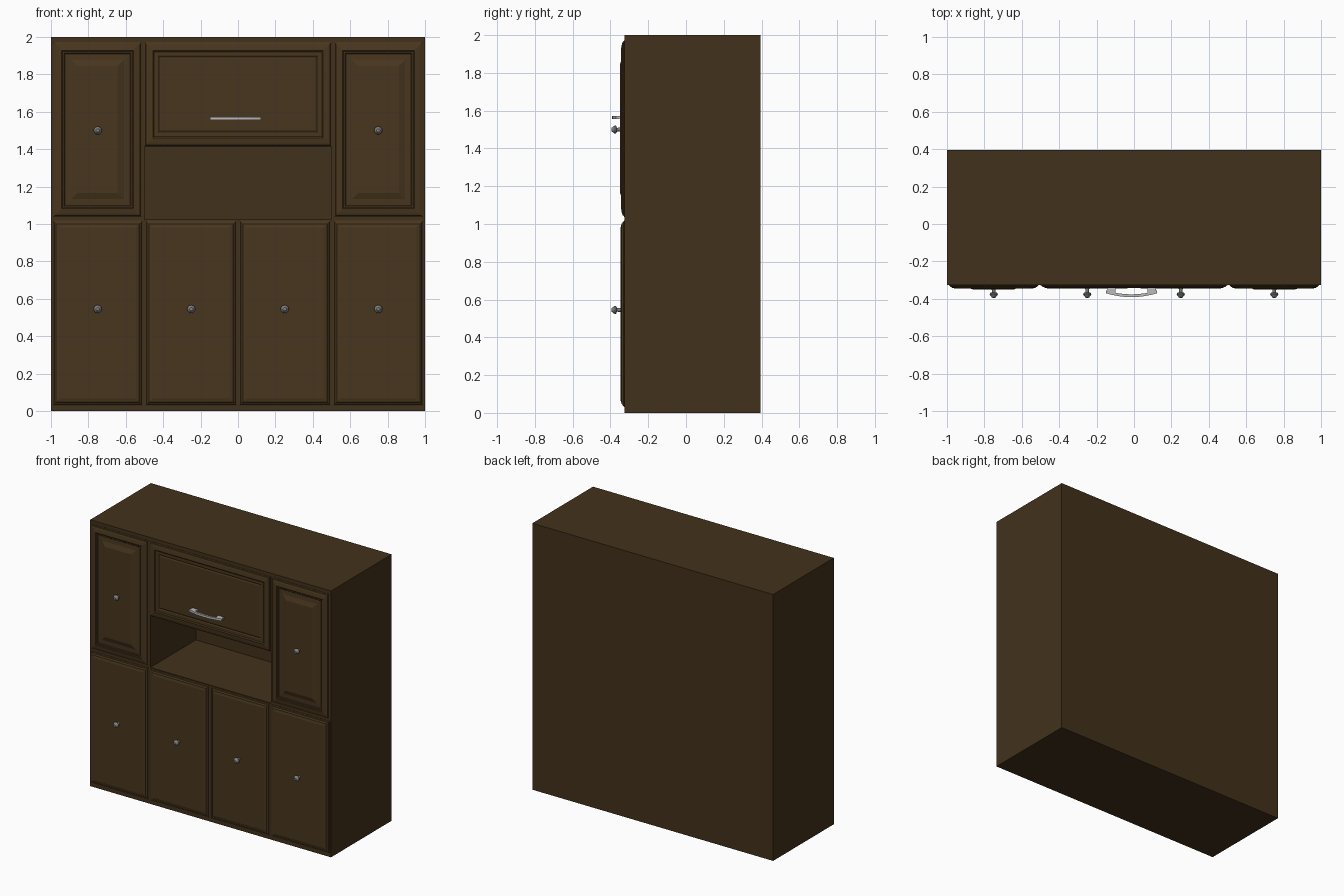
import bpy, bmesh, math
from mathutils import Matrix, Vector

if "Cube" in bpy.data.objects:
    bpy.data.objects.remove(bpy.data.objects["Cube"])


def material(name, color):
    m = bpy.data.materials.new(name)
    m.diffuse_color = (*color, 1)
    m.use_nodes = True
    m.node_tree.nodes["Principled BSDF"].inputs["Base Color"].default_value = m.diffuse_color
    return m


WOOD = material("dark_wood", (0.055, 0.031, 0.011))
DOOR = material("door_wood", (0.065, 0.037, 0.013))
STEEL = material("steel", (0.5, 0.5, 0.5))
KNOB = material("knob_metal", (0.22, 0.22, 0.22))
FRONT = -0.325


def finish(name, bm, mat):
    bmesh.ops.recalc_face_normals(bm, faces=bm.faces)
    me = bpy.data.meshes.new(name)
    bm.to_mesh(me)
    bm.free()
    ob = bpy.data.objects.new(name, me)
    bpy.context.collection.objects.link(ob)
    me.materials.append(mat)
    return ob


def add_box(bm, x0, x1, y0, y1, z0, z1):
    mid = Vector((x0 + x1, y0 + y1, z0 + z1)) / 2
    bmesh.ops.create_cube(bm, size=1, matrix=Matrix.Translation(mid)
                          @ Matrix.Diagonal((x1 - x0, y1 - y0, z1 - z0, 1)))


def box(name, *dims):
    bm = bmesh.new()
    add_box(bm, *dims)
    return finish(name, bm, WOOD)


def door(name, x0, x1, z0, z1, profile):
    """Panel made of nested rectangles; profile lists (inset, height above carcass)."""
    bm = bmesh.new()
    rings = []
    for i, h in profile:
        y = FRONT - h
        rings.append([bm.verts.new(p) for p in (
            (x0 + i, y, z0 + i), (x1 - i, y, z0 + i),
            (x1 - i, y, z1 - i), (x0 + i, y, z1 - i))])
    for a, b in zip(rings, rings[1:]):
        for k in range(4):
            n = (k + 1) % 4
            bm.faces.new((a[k], a[n], b[n], b[k]))
    bm.faces.new(rings[-1])
    bm.faces.new(rings[0][::-1])
    return finish(name, bm, DOOR)


def knob(name, x, z, y0):
    """Mushroom knob lathed around the y axis."""
    prof = [(0, y0), (0.011, y0), (0.009, -0.366), (0.019, -0.368),
            (0.022, -0.375), (0.018, -0.383), (0.009, -0.394), (0, -0.395)]
    bm = bmesh.new()
    vs = [bm.verts.new((r, y, 0)) for r, y in prof]
    es = [bm.edges.new(p) for p in zip(vs, vs[1:])]
    bmesh.ops.spin(bm, geom=vs + es, cent=(0, 0, 0), axis=(0, 1, 0),
                   angle=math.tau, steps=12)
    bmesh.ops.remove_doubles(bm, verts=bm.verts, dist=1e-5)
    bmesh.ops.translate(bm, verts=bm.verts, vec=(x, 0, z))
    ob = finish(name, bm, KNOB)
    for p in ob.data.polygons:
        p.use_smooth = True
    ob.data.set_sharp_from_angle(angle=math.radians(40))


# Carcass with open niche
carcass = box("carcass", -1, 1, FRONT, 0.395, 0, 2)
cutter = box("niche_cutter", -0.5, 0.5, -0.6, 0.215, 1.025, 1.412)
cutter.hide_render = True
mod = carcass.modifiers.new("niche", 'BOOLEAN')
mod.operation, mod.object, mod.solver = 'DIFFERENCE', cutter, 'EXACT'
bpy.context.view_layer.objects.active = carcass
bpy.ops.object.modifier_apply(modifier=mod.name)
bpy.data.objects.remove(cutter)

# Doors
edge = [(0, -0.003), (0, 0.003), (0.006, 0.006), (0.008, 0.010)]
raised = edge + [(0.018, 0.014), (0.045, 0.019), (0.050, 0.015), (0.058, 0.015),
                 (0.062, 0.011), (0.095, 0.013), (0.128, 0.025)]
flat = edge + [(0.014, 0.012), (0.018, 0.017), (0.026, 0.018), (0.036, 0.021)]
flap = edge + [(0.018, 0.013), (0.045, 0.017), (0.052, 0.011), (0.072, 0.011),
               (0.078, 0.007), (0.088, 0.011)]
for side, s in (("left", -1), ("right", 1)):
    a, b = sorted((s * 0.515, s * 0.988))
    door(f"upper_door_{side}", a, b, 1.038, 1.972, raised)
    knob(f"upper_knob_{side}", s * 0.75, 1.5, FRONT - 0.023)
    for part, u, v in (("inner", 0.008, 0.494), ("outer", 0.510, 0.990)):
        a, b = sorted((s * u, s * v))
        door(f"lower_door_{part}_{side}", a, b, 0.03, 1.018, flat)
        knob(f"lower_knob_{part}_{side}", s * (0.25 if part == "inner" else 0.75),
             0.545, FRONT - 0.019)
door("centre_flap", -0.5, 0.5, 1.415, 1.972, flap)

# Bowed bar handle with two posts
bm = bmesh.new()
cx, half, n, rows = -0.013, 0.137, 12, []
for i in range(n + 1):
    t = 2 * i / n - 1
    y = -0.391 + 0.021 * t * t
    rows.append([bm.verts.new((cx + half * t, y + dy, 1.565 + dz)) for dy, dz in
                 ((0, -0.008), (0.015, -0.008), (0.015, 0.008), (0, 0.008))])
for a, b in zip(rows, rows[1:]):
    for k in range(4):
        m = (k + 1) % 4
        bm.faces.new((a[k], a[m], b[m], b[k]))
bm.faces.new(rows[0])
bm.faces.new(rows[-1])
for s in (-1, 1):
    px = cx + s * 0.108
    add_box(bm, px - 0.022, px + 0.022, -0.366, FRONT - 0.009, 1.558, 1.572)
finish("flap_handle", bm, STEEL)
